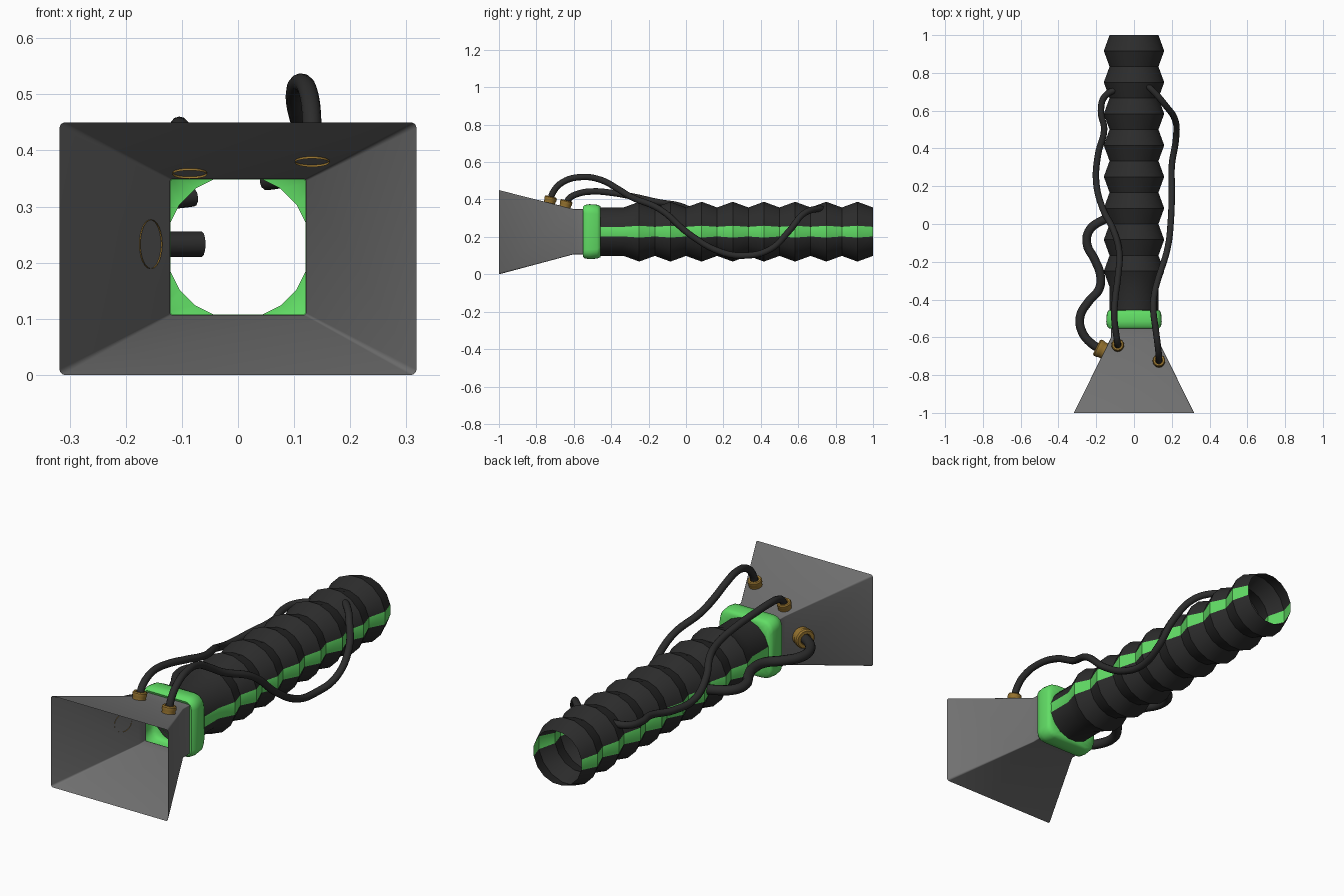
import bpy
from math import sin, cos, pi, radians
from mathutils import Vector

if "Cube" in bpy.data.objects:
    bpy.data.objects.remove(bpy.data.objects["Cube"])

CZ = 0.228  # height of the tube axis


def material(name, rgb):
    m = bpy.data.materials.new(name)
    m.diffuse_color = (*rgb, 1)
    m.use_nodes = True
    m.node_tree.nodes["Principled BSDF"].inputs["Base Color"].default_value = m.diffuse_color
    return m


GREY = material("dark_grey", (0.17, 0.17, 0.17))
BLACK = material("rubber_black", (0.025, 0.025, 0.025))
GREEN = material("green", (0.12, 0.72, 0.13))
BRASS = material("brass", (0.32, 0.18, 0.03))


def loft(name, rings, mats, pick=lambda i: 0, angle=35):
    """Skin a list of equally long closed rings, open at both ends."""
    n = len(rings[0])
    verts = [v for ring in rings for v in ring]
    faces = [(k * n + i, k * n + (i + 1) % n, (k + 1) * n + (i + 1) % n, (k + 1) * n + i)
             for k in range(len(rings) - 1) for i in range(n)]
    me = bpy.data.meshes.new(name)
    me.from_pydata(verts, [], faces)
    for m in mats:
        me.materials.append(m)
    for p in me.polygons:
        p.material_index = pick(p.index % n)
    ob = bpy.data.objects.new(name, me)
    bpy.context.collection.objects.link(ob)
    bpy.ops.object.select_all(action='DESELECT')
    bpy.context.view_layer.objects.active = ob
    ob.select_set(True)
    bpy.ops.object.shade_smooth_by_angle(angle=radians(angle))
    return ob


def rounded_rect(y, a, b, c, seg=5):
    """Rounded rectangle ring of half sizes a, b and corner radius c."""
    pts = []
    for q, (sx, sz) in enumerate([(1, 1), (-1, 1), (-1, -1), (1, -1)]):
        for i in range(seg + 1):
            t = (q + i / seg) * pi / 2
            pts.append((sx * (a - c) + c * cos(t), y, CZ + sz * (b - c) + c * sin(t)))
    return pts


# Flared rectangular nozzle
loft("nozzle", [[(x, y, z - 0.003) for x, y, z in rounded_rect(-1, 0.318, 0.225, 0.01)],
                rounded_rect(-0.6, 0.121, 0.121, 0.004),
                rounded_rect(-0.545, 0.121, 0.121, 0.004)], [GREY], angle=50)

# Green collar going from the square nozzle to the round hose
collar = [(-0.548, 0.12, 0.004), (-0.552, 0.132, 0.03), (-0.542, 0.143, 0.045),
          (-0.515, 0.147, 0.05), (-0.475, 0.144, 0.05), (-0.458, 0.137, 0.055),
          (-0.456, 0.128, 0.126)]
loft("collar", [rounded_rect(y, a, a, c) for y, a, c in collar], [GREEN], angle=60)

# Corrugated hose with a green stripe on each side
N = 16
profile = [(-0.475, 0.132), (-1 / 3, 0.132)]
for k in range(8):
    profile += [(-0.25 + k / 6, 0.163), (-1 / 6 + k / 6, 0.132)]
rings = [[(r * cos((i - 0.5) * 2 * pi / N), y, CZ + r * sin((i - 0.5) * 2 * pi / N))
          for i in range(N)] for y, r in profile]
loft("hose", rings, [BLACK, GREEN], lambda i: int(i in (0, N // 2)))


def fitting(name, pos, normal, r, h, hole):
    """Turned brass fitting standing on the nozzle wall."""
    rot = Vector(normal).to_track_quat('Z', 'Y')
    prof = [(r * 0.93, -0.003), (r * 0.93, h * 0.35), (r, h * 0.5), (r, h * 0.85),
            (r * 0.88, h), (hole + 0.004, h), (hole, h * 0.6)]
    loft(name, [[Vector(pos) + rot @ Vector((a * cos(t), a * sin(t), z))
                 for t in (i * 2 * pi / 24 for i in range(24))] for a, z in prof], [BRASS])


def cable(name, r, pts):
    cu = bpy.data.curves.new(name, 'CURVE')
    cu.dimensions = '3D'
    cu.bevel_depth = r
    cu.bevel_resolution = 4
    cu.resolution_u = 6
    cu.use_fill_caps = True
    sp = cu.splines.new('BEZIER')
    sp.bezier_points.add(len(pts) - 1)
    for bp, p in zip(sp.bezier_points, pts):
        bp.co = p
        bp.handle_left_type = bp.handle_right_type = 'AUTO'
    cu.materials.append(BLACK)
    bpy.context.collection.objects.link(bpy.data.objects.new(name, cu))


# Brass fittings
fitting("side_fitting", (-0.157, -0.672, 0.233), (-0.894, 0.447, 0), 0.047, 0.046, 0.022)
fitting("top_left_fitting", (-0.086, -0.647, 0.36), (0, 0.243, 0.97), 0.033, 0.036, 0.016)
fitting("top_right_fitting", (0.132, -0.73, 0.381), (0, 0.243, 0.97), 0.033, 0.036, 0.016)

# Cables from the fittings into the hose
cable("side_cable", 0.023, [
    (-0.17, -0.665, 0.233), (-0.22, -0.637, 0.233), (-0.275, -0.57, 0.233), (-0.285, -0.49, 0.233),
    (-0.24, -0.41, 0.233), (-0.185, -0.345, 0.233), (-0.178, -0.27, 0.233), (-0.21, -0.185, 0.233),
    (-0.248, -0.11, 0.233), (-0.24, -0.04, 0.233), (-0.185, 0.01, 0.233), (-0.065, 0.05, 0.233)])
cable("top_left_cable", 0.017, [
    (-0.086, -0.642, 0.37), (-0.088, -0.625, 0.405), (-0.095, -0.58, 0.43), (-0.104, -0.5, 0.443),
    (-0.1, -0.4, 0.436), (-0.085, -0.28, 0.415), (-0.078, -0.15, 0.386), (-0.11, -0.03, 0.365),
    (-0.165, 0.08, 0.315), (-0.2, 0.22, 0.272), (-0.19, 0.37, 0.272), (-0.158, 0.5, 0.29),
    (-0.175, 0.6, 0.3), (-0.155, 0.675, 0.307), (-0.08, 0.72, 0.317)])
cable("top_right_cable", 0.017, [
    (0.132, -0.727, 0.39), (0.132, -0.71, 0.44), (0.128, -0.66, 0.492), (0.115, -0.56, 0.52),
    (0.102, -0.45, 0.503), (0.108, -0.37, 0.46), (0.125, -0.3, 0.417), (0.175, -0.14, 0.348),
    (0.195, 0.02, 0.213), (0.2, 0.18, 0.122), (0.2, 0.31, 0.1), (0.222, 0.45, 0.134),
    (0.218, 0.55, 0.23), (0.165, 0.63, 0.325), (0.1, 0.705, 0.35), (0.05, 0.75, 0.346)])
